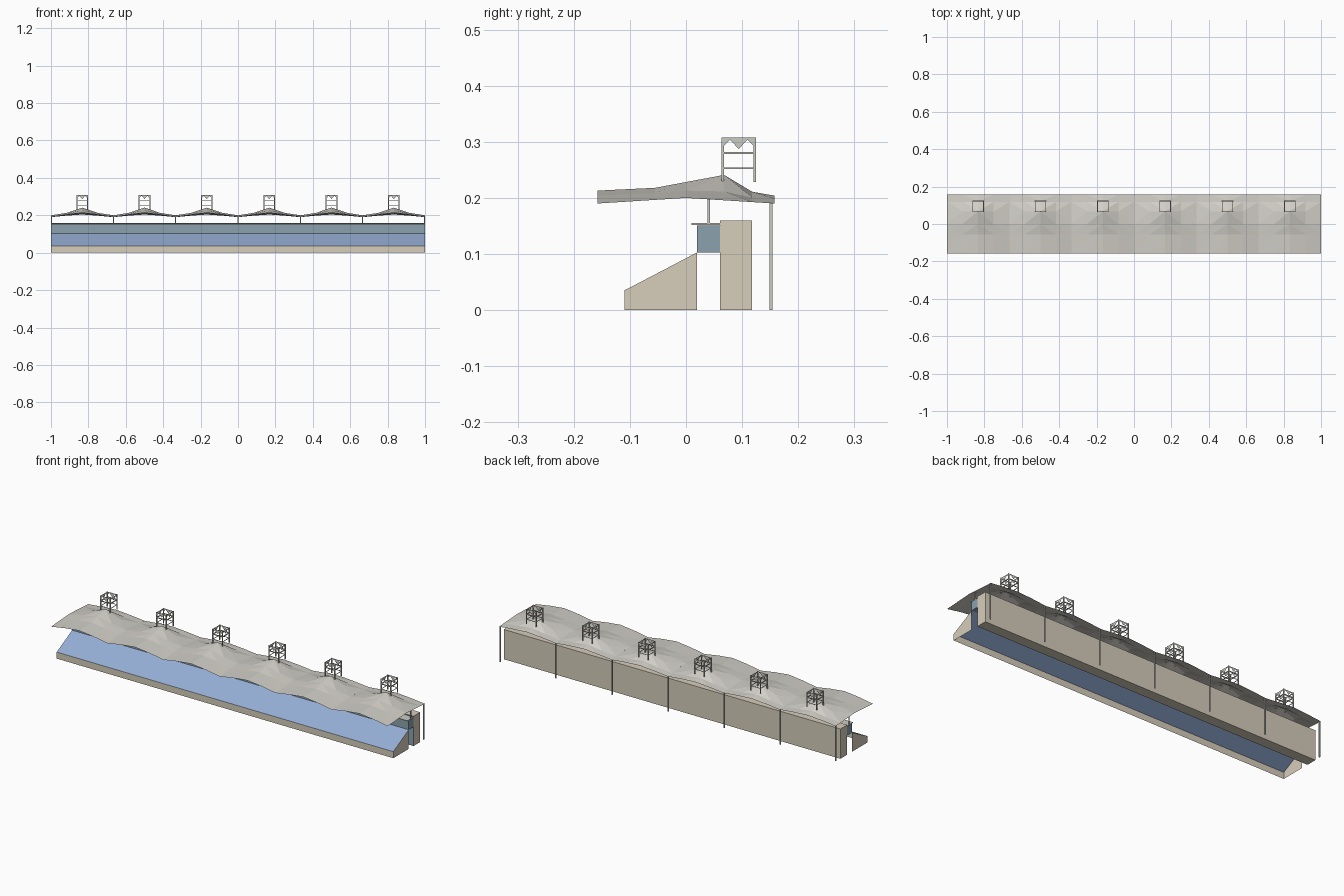
import bpy, bmesh

if "Cube" in bpy.data.objects:
    bpy.data.objects.remove(bpy.data.objects["Cube"])

def mat(name, rgb):
    m = bpy.data.materials.new(name)
    m.diffuse_color = (*rgb, 1)
    m.use_nodes = True
    m.node_tree.nodes["Principled BSDF"].inputs["Base Color"].default_value = m.diffuse_color
    return m

BEIGE = mat("concrete", (0.68, 0.62, 0.50))
BLUE = mat("seat_blue", (0.30, 0.42, 0.66))
SLATE = mat("glazing", (0.26, 0.36, 0.43))
CANVAS = mat("canvas", (0.64, 0.62, 0.57))
STEEL = mat("steel", (0.60, 0.60, 0.56))

def finish(name, bm, *mats):
    me = bpy.data.meshes.new(name)
    bm.to_mesh(me)
    bm.free()
    for m in mats:
        me.materials.append(m)
    ob = bpy.data.objects.new(name, me)
    bpy.context.collection.objects.link(ob)
    return ob

def box(bm, x0, x1, y0, y1, z0, z1):
    vs = bmesh.ops.create_cube(bm, size=1)["verts"]
    for v in vs:
        v.co = (x1 if v.co.x > 0 else x0, y1 if v.co.y > 0 else y0, z1 if v.co.z > 0 else z0)

def box_part(name, m, *dims):
    bm = bmesh.new()
    box(bm, *dims)
    return finish(name, bm, m)

def lerp(pts, y):
    for (a, p), (b, q) in zip(pts, pts[1:]):
        if y <= b + 1e-6:
            return p + (q - p) * (y - a) / (b - a)
    return pts[-1][1]

# sloped seating: open shell with front wall, rake and end caps
bm = bmesh.new()
prof = [(-0.11, 0), (-0.11, 0.035), (0.02, 0.103), (0.02, 0)]
L = [bm.verts.new((-1, *p)) for p in prof]
R = [bm.verts.new((1, *p)) for p in prof]
bm.faces.new((L[0], R[0], R[1], L[1]))
bm.faces.new((L[1], R[1], R[2], L[2])).material_index = 1
bm.faces.new(L)
bm.faces.new(R[::-1])
finish("lower_stand", bm, BEIGE, BLUE)

# glazed boxes, ledge and rear block
box_part("glazed_box", SLATE, -1, 1, 0.02, 0.061, 0.103, 0.151)
box_part("ledge", STEEL, -1, 1, 0.01, 0.061, 0.152, 0.155)
bm = bmesh.new()
box(bm, -1, 1, 0.061, 0.118, 0, 0.16)
bm.normal_update()
for f in bm.faces:
    f.material_index = int(f.normal.y < -0.9)
finish("rear_block", bm, BEIGE, SLATE)

# roof posts at the bay lines
rear, inner = bmesh.new(), bmesh.new()
for i in range(7):
    x = max(-0.997, min(0.997, -1 + i / 3))
    box(rear, x - 0.0025, x + 0.0025, 0.149, 0.154, 0, 0.191)
    box(inner, x - 0.0025, x + 0.0025, 0.038, 0.043, 0.155, 0.198)
finish("rear_posts", rear, STEEL)
finish("inner_posts", inner, STEEL)

# tent roof: six peaked bays on a coarse grid
RIDGE = [(-0.158, 0.213), (-0.055, 0.218), (0.068, 0.241), (0.118, 0.211), (0.158, 0.204)]
VALLEY = [(-0.158, 0.19), (0.0, 0.20), (0.158, 0.19)]
MID = [(-0.158, 0.6), (-0.055, 0.55), (0.068, 0.35), (0.118, 0.45), (0.158, 0.6)]
rows = [-0.158, -0.055, 0.0, 0.068, 0.118, 0.158]
bm = bmesh.new()
grid = []
for y in rows:
    line = []
    for k in range(25):
        w = (0, lerp(MID, y), 1, lerp(MID, y))[k % 4]
        lo, hi = lerp(VALLEY, y), lerp(RIDGE, y)
        line.append(bm.verts.new((-1 + k / 12, y, lo + (hi - lo) * w)))
    grid.append(line)
for j in range(len(rows) - 1):
    for k in range(24):
        a, b, c, d = grid[j][k], grid[j][k + 1], grid[j + 1][k + 1], grid[j + 1][k]
        # diagonals follow the folds toward each peak
        if (k % 4 < 2) == (j < 3):
            tris = ((a, b, c), (a, c, d))
        else:
            tris = ((a, b, d), (b, c, d))
        for t in tris:
            bm.faces.new(t)
finish("tent_roof", bm, CANVAS)

# open towers with a zigzag top band
H, T, CY = 0.031, 0.005, 0.094
ZIG = [(-H, 0.288), (-H / 2, 0.304), (0, 0.287), (H / 2, 0.304), (H, 0.288)]
for i in range(6):
    cx = -5 / 6 + i / 3
    bm = bmesh.new()
    for sx in (-1, 1):
        for sy in (-1, 1):
            x, y = cx + sx * (H - T / 2), CY + sy * (H - T / 2)
            box(bm, x - T / 2, x + T / 2, y - T / 2, y + T / 2, 0.228, 0.308)
    for s in (-1, 1):
        e = s * (H - T / 2)
        for z, t in ((0.28, 0.002), (0.253, 0.0012)):
            box(bm, cx - H, cx + H, CY + e - t, CY + e + t, z - t, z + t)
            box(bm, cx + e - t, cx + e + t, CY - H, CY + H, z - t, z + t)
        for along_x in (True, False):
            def put(u, z):
                return bm.verts.new((cx + u, CY + e, z) if along_x else (cx + e, CY + u, z))
            top = [put(u, 0.308) for u, z in ZIG]
            low = [put(u, z) for u, z in ZIG]
            for n in range(4):
                bm.faces.new((low[n], low[n + 1], top[n + 1], top[n]))
    finish(f"tower_{i + 1}", bm, STEEL)
